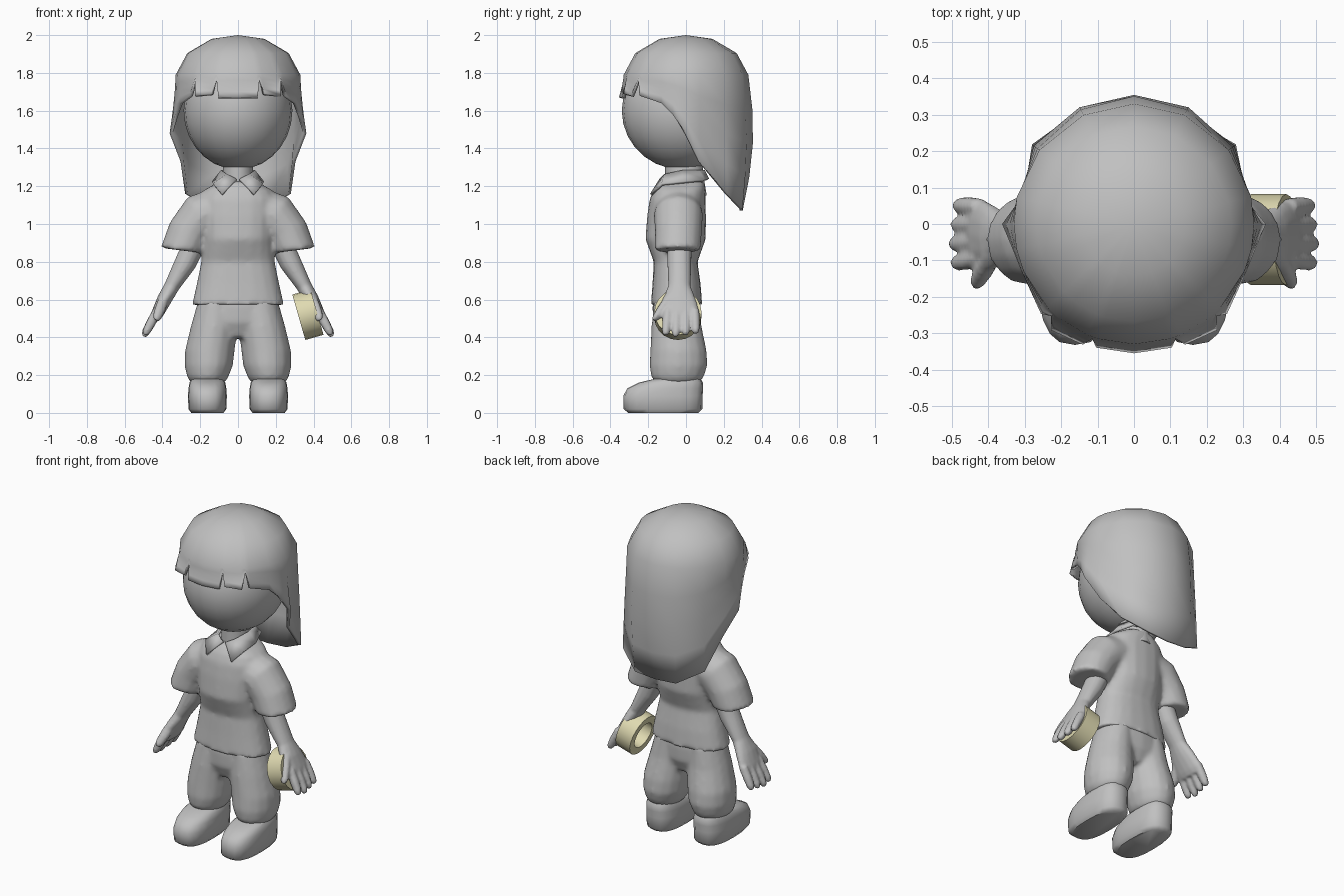
import bpy, bmesh
from math import sin, cos, radians, pi, copysign
from mathutils import Matrix, Vector

if "Cube" in bpy.data.objects:
    bpy.data.objects.remove(bpy.data.objects["Cube"])


def material(name, color):
    m = bpy.data.materials.new(name)
    m.use_nodes = True
    m.diffuse_color = color
    m.node_tree.nodes["Principled BSDF"].inputs["Base Color"].default_value = color
    return m


GREY = material("plain grey", (0.53, 0.53, 0.53, 1))
CREAM = material("pale yellow", (0.74, 0.7, 0.44, 1))


def finish(name, bm, mat=GREY, mirror=False, thickness=0, angle=50, blend=0):
    """Make the object; blend is the voxel size that fuses its pieces into one skin."""
    bmesh.ops.recalc_face_normals(bm, faces=bm.faces)
    mesh = bpy.data.meshes.new(name)
    bm.to_mesh(mesh)
    bm.free()
    mesh.materials.append(mat)
    ob = bpy.data.objects.new(name, mesh)
    bpy.context.collection.objects.link(ob)
    bpy.ops.object.select_all(action="DESELECT")
    ob.select_set(True)
    bpy.context.view_layer.objects.active = ob
    if not blend:
        bpy.ops.object.shade_smooth_by_angle(angle=radians(angle))
    if thickness:
        mod = ob.modifiers.new("thickness", "SOLIDIFY")
        mod.thickness, mod.offset = thickness, -1
    if mirror:
        ob.modifiers.new("mirror", "MIRROR").use_clip = False
    if blend:
        mod = ob.modifiers.new("fuse", "REMESH")
        mod.mode, mod.voxel_size, mod.use_smooth_shade = "VOXEL", blend, True
        mod = ob.modifiers.new("soften", "SMOOTH")
        mod.factor, mod.iterations = 0.5, 5


def bridge(bm, rows, closed=True):
    """Join neighbouring rows of vertices with quads."""
    for a, b in zip(rows, rows[1:]):
        n = len(a)
        for i in range(n if closed else n - 1):
            j = (i + 1) % n
            bm.faces.new((a[i], a[j], b[j], b[i]))


def loft(bm, rings, sides=16, power=1.0, side=1):
    """Capped loft; each ring is x, y, z, x radius, y radius, tilt in degrees."""
    rows = []
    for x, y, z, rx, ry, *tilt in rings:
        t = radians(tilt[0]) * side if tilt else 0
        row = []
        for i in range(sides):
            a = 2 * pi * i / sides
            u = copysign(abs(cos(a)) ** power, cos(a)) * rx
            v = copysign(abs(sin(a)) ** power, sin(a)) * ry
            row.append(bm.verts.new((x * side + u * cos(t), y + v, z + u * sin(t))))
        rows.append(row)
    bridge(bm, rows)
    bm.faces.new(rows[0])
    bm.faces.new(rows[-1])


# Head and neck
bm = bmesh.new()
bmesh.ops.create_uvsphere(bm, u_segments=24, v_segments=14, radius=1,
                          matrix=Matrix.Translation((0, -0.02, 1.6)) @ Matrix.Diagonal((0.288, 0.32, 0.312, 1)))
finish("head", bm)
bm = bmesh.new()
loft(bm, [(0, 0, 1.15, 0.09, 0.11), (0, -0.01, 1.27, 0.08, 0.1), (0, -0.01, 1.38, 0.08, 0.1)])
finish("neck", bm)

# Hair shell: lower edge as angle from the front, radius, height
edge = [(0, 0.355, 1.67), (17, 0.355, 1.67), (20, 0.335, 1.77), (23, 0.36, 1.69),
        (38, 0.37, 1.68), (42, 0.34, 1.77), (46, 0.355, 1.68), (67, 0.335, 1.64),
        (78, 0.34, 1.58), (90, 0.362, 1.48), (103, 0.312, 1.33), (128, 0.355, 1.16),
        (155, 0.33, 1.08), (180, 0.3, 1.07)]
edge += [(360 - a, r, z) for a, r, z in edge[-2:0:-1]]
bm = bmesh.new()
rows = [[] for _ in range(7)]
for deg, r, z in edge:
    a = radians(deg)
    out = Vector((sin(a), -cos(a), 0))
    levels = [(0.14, 1.98), (0.268, 1.905), (0.33, 1.79)]
    drop = 1.79 - z
    back = 0.035 * max(0, -cos(a)) ** 4
    for f in (0.25, 0.5, 0.75, 1):
        levels.append((0.33 + (r - 0.33) * f ** 1.5 + back * sin(pi * f), 1.79 - drop * f))
    for row, (rad, h) in zip(rows, levels):
        row.append(bm.verts.new(out * rad + Vector((0, 0, h))))
bridge(bm, rows)
crown = bm.verts.new((0, 0, 2))
for i in range(len(edge)):
    bm.faces.new((crown, rows[0][i], rows[0][(i + 1) % len(edge)]))
finish("hair", bm, thickness=0.018, angle=40)

# Shirt with sleeves fused into the body
bm = bmesh.new()
loft(bm, [(0, -0.05, 0.572, 0.244, 0.136), (0, -0.05, 0.68, 0.22, 0.128),
          (0, -0.055, 0.8, 0.195, 0.116), (0, -0.055, 0.92, 0.192, 0.16),
          (0, -0.05, 1.04, 0.2, 0.156), (0, -0.045, 1.13, 0.205, 0.148),
          (0, -0.035, 1.18, 0.18, 0.138), (0, -0.02, 1.225, 0.1, 0.118)], sides=20, power=0.85)
for side in (1, -1):
    loft(bm, [(0.1, -0.04, 1.075, 0.12, 0.125, 75), (0.19, -0.04, 1.045, 0.125, 0.13, 52),
              (0.255, -0.04, 0.96, 0.117, 0.125, 25), (0.298, -0.045, 0.86, 0.113, 0.122, 7)], side=side)
finish("shirt", bm, blend=0.014)

# Collar: upper line and folded lower line
top = [(0.01, -0.14, 1.24), (0.06, -0.115, 1.265), (0.09, -0.02, 1.285), (0.065, 0.07, 1.285), (0, 0.1, 1.285)]
hem = [(0.085, -0.19, 1.16), (0.133, -0.13, 1.215), (0.138, -0.02, 1.225), (0.092, 0.098, 1.235), (0, 0.122, 1.24)]
bm = bmesh.new()
bridge(bm, [[bm.verts.new(p) for p in line] for line in (top, hem)], closed=False)
finish("collar", bm, mirror=True, thickness=0.015)


def digit(bm, start, end, radius):
    a, b = Vector(start), Vector(end)
    sizes = ((0, 1), (0.5, 1.05), (0.85, 0.9), (1, 0.55))
    loft(bm, [(*a.lerp(b, f), radius * s, radius * s, 30) for f, s in sizes], sides=8)


# Arms with palms, fingers and thumbs
bm = bmesh.new()
loft(bm, [(0.215, -0.035, 0.93, 0.062, 0.067, 25), (0.28, -0.035, 0.79, 0.058, 0.064, 25),
          (0.35, -0.035, 0.67, 0.041, 0.06, 25), (0.39, -0.037, 0.6, 0.039, 0.09, 28),
          (0.425, -0.028, 0.53, 0.033, 0.102, 30), (0.44, -0.025, 0.5, 0.026, 0.1, 30)], sides=14)
for i in range(4):
    bend = abs(i - 1)
    digit(bm, (0.425, -0.095 + 0.047 * i, 0.545), (0.5 - 0.006 * bend, -0.108 + 0.053 * i, 0.405 + 0.008 * bend), 0.025)
digit(bm, (0.385, -0.08, 0.62), (0.435, -0.165, 0.49), 0.029)
finish("arms_and_hands", bm, mirror=True, blend=0.008)

# Trousers with legs fused at the hips
bm = bmesh.new()
loft(bm, [(0, -0.05, 0.66, 0.19, 0.11), (0, -0.05, 0.57, 0.215, 0.128),
          (0, -0.05, 0.48, 0.225, 0.125), (0, -0.05, 0.4, 0.1, 0.09)], sides=20)
for side in (1, -1):
    loft(bm, [(0.11, -0.05, 0.6, 0.1, 0.12), (0.127, -0.05, 0.46, 0.123, 0.133),
              (0.149, -0.04, 0.33, 0.132, 0.15), (0.155, -0.04, 0.25, 0.128, 0.154),
              (0.16, -0.045, 0.19, 0.11, 0.14), (0.16, -0.045, 0.16, 0.09, 0.115)], side=side)
finish("trousers", bm, blend=0.014)

# Shoes
bm = bmesh.new()
loft(bm, [(0.162, -0.12, 0, 0.085, 0.185), (0.162, -0.122, 0.02, 0.1, 0.208),
          (0.162, -0.122, 0.09, 0.103, 0.21), (0.162, -0.11, 0.13, 0.1, 0.2),
          (0.162, -0.08, 0.16, 0.095, 0.17), (0.162, -0.04, 0.183, 0.08, 0.115)], sides=20, power=0.75)
finish("shoes", bm, mirror=True)

# Hand-held ring: a rectangular section swept round a tilted axis
bm = bmesh.new()
rows = [[], [], [], []]
for i in range(20):
    a = 2 * pi * i / 20
    for row, (r, w) in zip(rows, ((0.125, -0.05), (0.125, 0.05), (0.08, 0.05), (0.08, -0.05))):
        row.append(bm.verts.new((w, r * cos(a), r * sin(a))))
bridge(bm, rows + rows[:1])
bmesh.ops.transform(bm, verts=bm.verts, matrix=Matrix.Translation((0.37, -0.043, 0.52)) @ Matrix.Rotation(radians(-16), 4, "Y"))
finish("held_ring", bm, CREAM)
